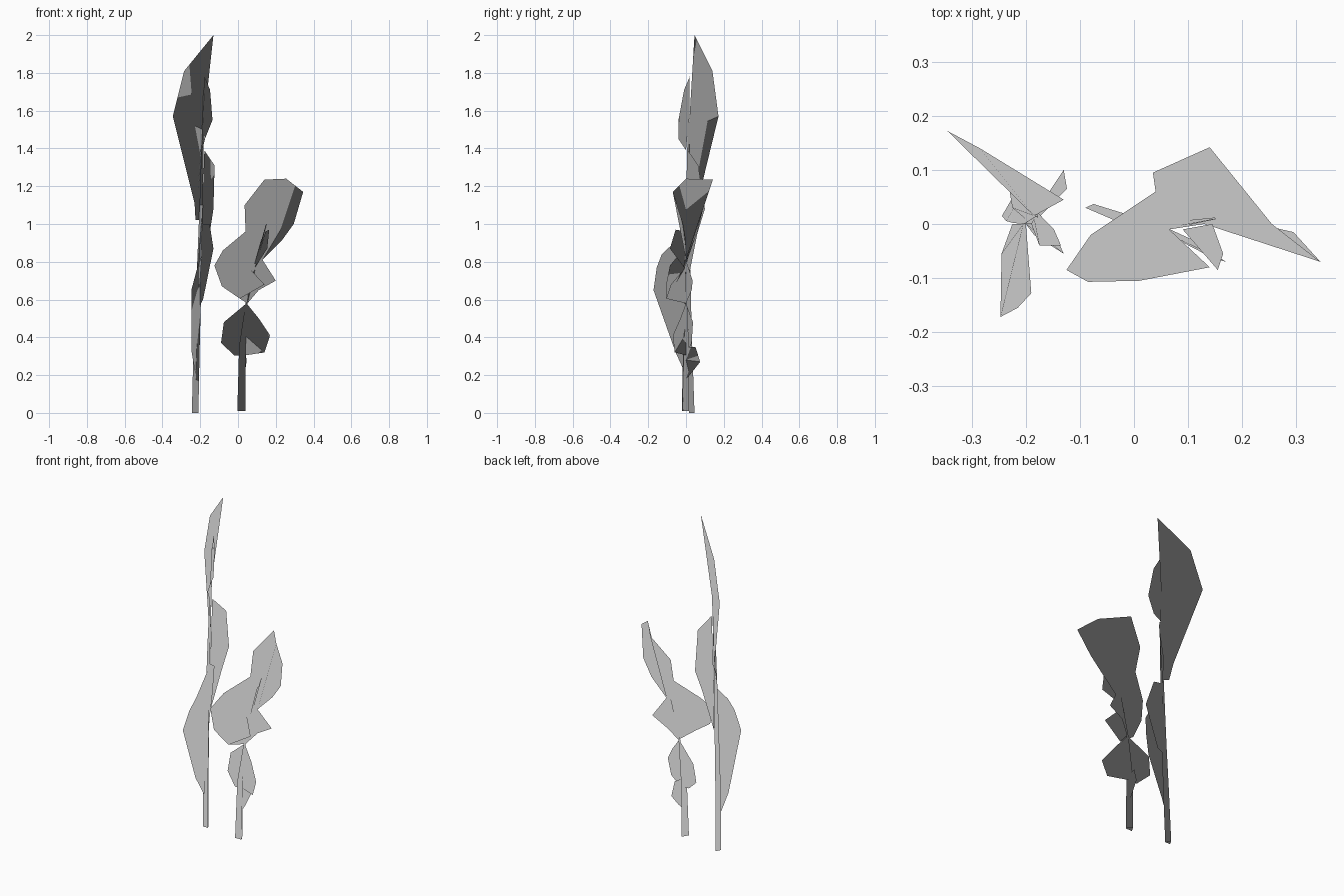
import bpy
import bmesh
import math
from mathutils import Vector

# Remove the default cube only
default_cube = bpy.data.objects.get("Cube")
if default_cube:
    bpy.data.objects.remove(default_cube, do_unlink=True)

UNIT = 0.01  # coordinates below are in hundredths
UP = (0, 0, 1)

# Single flat grey for the whole plant
grey = bpy.data.materials.new("plain_grey")
grey.use_nodes = True
colour = (0.6, 0.6, 0.6, 1)
grey.diffuse_color = colour
shader = grey.node_tree.nodes["Principled BSDF"]
shader.inputs["Base Color"].default_value = colour
shader.inputs["Roughness"].default_value = 0.9


def finish(name, bm):
    """Turn a bmesh into an object, lit evenly by upward foliage normals."""
    for face in bm.faces:
        face.normal_update()
        if face.normal.z < 0:
            face.normal_flip()
    mesh = bpy.data.meshes.new(name)
    bm.to_mesh(mesh)
    bm.free()
    mesh.materials.append(grey)
    mesh.shade_smooth()
    mesh.normals_split_custom_set_from_vertices([UP] * len(mesh.vertices))
    obj = bpy.data.objects.new(name, mesh)
    bpy.context.scene.collection.objects.link(obj)
    return obj


def leaf(name, hub, *rim, closed=False):
    """Thin folded leaf: triangles fanned from a hub on the stem to its rim."""
    bm = bmesh.new()
    centre = bm.verts.new(Vector(hub) * UNIT)
    edge = [bm.verts.new(Vector(point) * UNIT) for point in rim]
    following = edge[1:] + (edge[:1] if closed else [])
    for first, second in zip(edge, following):
        bm.faces.new((centre, first, second))
    return finish(name, bm)


def stem(name, path, radii, turn):
    """Tapering three-sided stalk along a path."""
    bm = bmesh.new()
    rings = []
    for point, radius in zip(path, radii):
        ring = []
        for side in range(3):
            angle = turn + side * math.tau / 3
            offset = Vector((math.cos(angle), math.sin(angle), 0)) * radius
            ring.append(bm.verts.new((Vector(point) + offset) * UNIT))
        rings.append(ring)
    for low, high in zip(rings, rings[1:]):
        for side in range(3):
            after = (side + 1) % 3
            bm.faces.new((low[side], low[after], high[after], high[side]))
    return finish(name, bm)


# Stalks
stem("tall_stem",
     [(-22.7, 2.5, 0), (-22, 1.5, 32), (-21, 1, 60),
      (-19.5, 0.5, 110), (-18, 1.5, 172)],
     [2, 1.9, 1.6, 1, 0.3], math.pi / 2)
stem("short_stem",
     [(1.8, -1, 1), (2.3, -0.5, 35), (4.5, 0, 58), (9, 0, 78), (15, 1, 100)],
     [2.5, 2, 0.6, 0.6, 0.2], math.pi / 2)

# Leaves of the tall stalk, from the top down
leaf("tall_top_leaf", (-18.5, 1.5, 150),
     (-13, 4.5, 200), (-28.5, 14, 181), (-34.5, 17.2, 157),
     (-23, 6, 111), (-22.5, 3, 102), (-19, 0, 102))
leaf("tall_upper_leaf", (-18.5, 1, 150),
     (-17.7, 2, 178), (-14.8, -1, 171), (-13.5, -4, 155),
     (-17.5, -4, 145), (-19, 0, 139))
leaf("tall_back_leaf", (-19, 1, 105),
     (-17.8, 1, 139), (-12.4, 6.5, 131), (-13, 10, 108),
     (-15, 6, 95), (-19.5, 1, 70))
leaf("tall_side_leaf", (-20, 0, 80),
     (-19, 0, 100), (-15, -1, 100), (-13, -5.5, 87),
     (-18.5, -2, 60), (-20, 0, 57))
leaf("tall_front_leaf", (-20.5, 0, 65),
     (-20, 0, 96), (-19, -12.8, 84), (-21.5, -15.5, 77),
     (-24.7, -17.2, 65), (-24.5, -5.5, 32), (-22.5, 0, 20))

# Leaves of the short stalk, from the top down
leaf("short_top_leaf", (13, 0, 81),
     (4, 6, 96), (3.5, 9.5, 110), (14, 14.2, 123.5), (25.5, 0, 124),
     (34.5, -7, 117), (29.5, -1.5, 100), (23, 0, 91))
leaf("short_spur_leaf", (9, -1, 77),
     (15.5, -8.5, 87), (16.5, -5.5, 97), (14.5, 0, 96))
leaf("short_middle_leaf", (6.5, -1, 76),
     (13, 0, 81), (4, 6, 96), (-8, -2, 86), (-12.5, -8.5, 78),
     (-8.5, -10.7, 67), (1, -10.5, 60.5), (14, -8, 68))
leaf("short_side_lobe", (6.5, -1, 76),
     (1, -10.5, 60.5), (5, 0, 58), (11, 3, 65), (20, 3.5, 70), (13, 0, 81))
leaf("short_lower_leaf", (2.5, 0, 42),
     (4.5, 0, 58), (-7.5, 3.7, 48), (-9, 3, 37), (-2, 0, 30.5),
     (4, 0, 30.5), (14, -6, 32), (17, -7, 41), (11, -3, 50), closed=True)
leaf("short_base_leaf", (3, 0, 28),
     (3, 0, 35), (4, 5, 35), (4.5, 7.5, 27), (3.5, 2, 20), (3, 0, 18))
